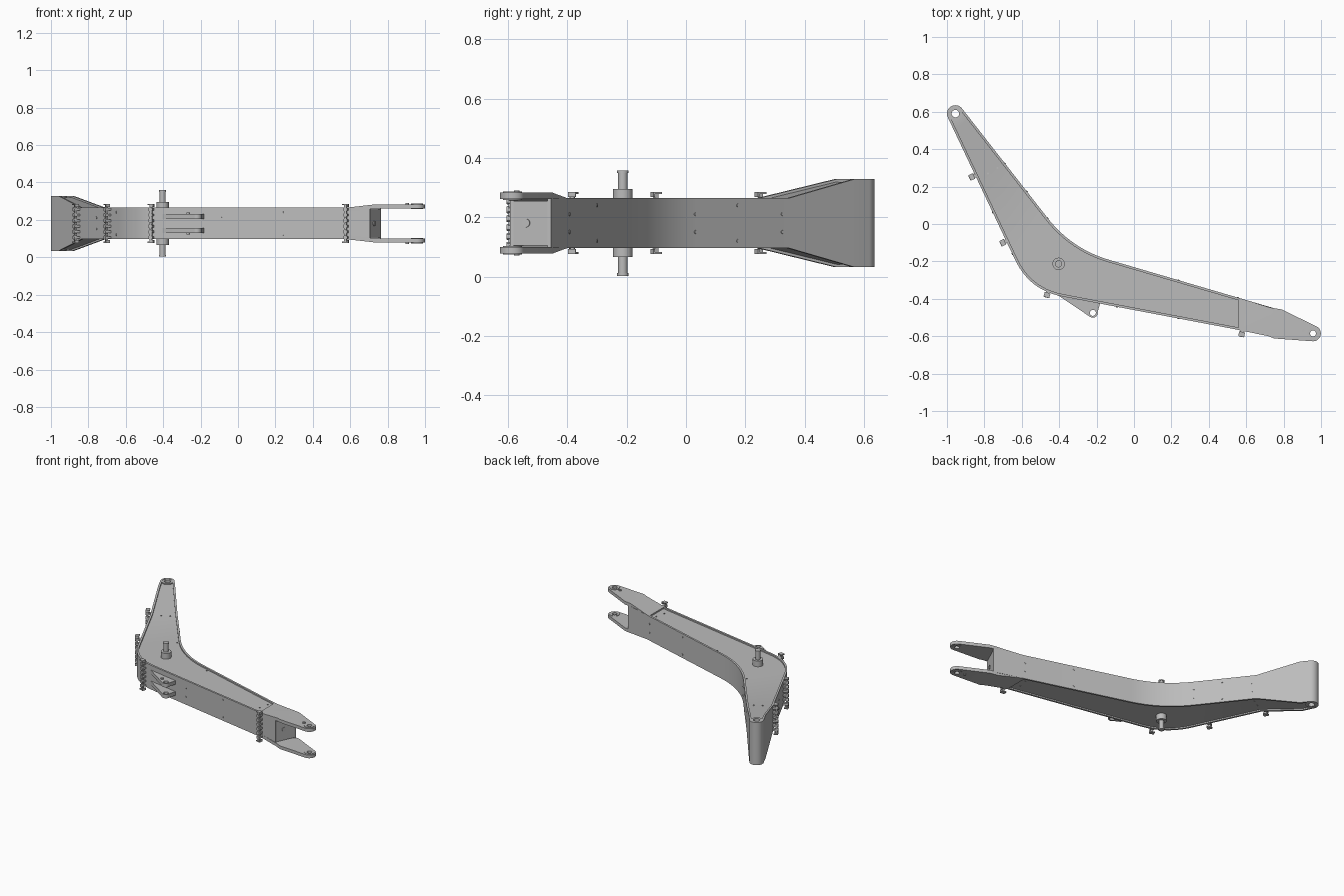
import bpy, bmesh
from math import radians, cos, sin, atan2
from mathutils import Vector, Matrix

if "Cube" in bpy.data.objects:
    bpy.data.objects.remove(bpy.data.objects["Cube"])

MID = 0.181          # height of the mirror plane
HALF = 0.084         # half width of the beam
FLARE = 0.064        # extra half width at the foot
AXIS = Vector((-0.64, 0.77, 0))
parts = []

mat = bpy.data.materials.new("steel grey")
mat.use_nodes = True
grey = (0.5, 0.5, 0.5, 1)
mat.diffuse_color = grey
mat.node_tree.nodes["Principled BSDF"].inputs["Base Color"].default_value = grey


def finish(name, bm, z=MID):
    bmesh.ops.recalc_face_normals(bm, faces=bm.faces)
    mesh = bpy.data.meshes.new(name)
    bm.to_mesh(mesh)
    bm.free()
    mesh.materials.append(mat)
    ob = bpy.data.objects.new(name, mesh)
    ob.location.z = z
    bpy.context.collection.objects.link(ob)
    parts.append(ob)
    return ob


def arc(c, r, a, b, n=20):
    return [Vector((c[0] + r * cos(radians(a + (b - a) * i / n)),
                    c[1] + r * sin(radians(a + (b - a) * i / n)))) for i in range(n + 1)]


def circle(c, r, n=28):
    return arc(c, r, 0, 360, n)[:-1]


def bend(before, corner, after, reach, n=14):
    """Smooth curve that replaces a corner between two straight edges."""
    c = Vector(corner)
    a = c + (Vector(before) - c).normalized() * reach
    b = c + (Vector(after) - c).normalized() * reach
    return [a * (1 - t) ** 2 + c * 2 * t * (1 - t) + b * t * t for t in (i / n for i in range(n + 1))]


def inset(path, d):
    out = []
    for i, p in enumerate(path):
        t = (path[min(i + 1, len(path) - 1)] - path[max(i - 1, 0)]).normalized()
        out.append(p + Vector((t.y, -t.x)) * d)
    return out


def plate(loops, half):
    """Extruded flat shape; loops after the first are holes."""
    cu = bpy.data.curves.new("profile", "CURVE")
    cu.dimensions, cu.fill_mode, cu.extrude = "2D", "BOTH", half
    for loop in loops:
        sp = cu.splines.new("POLY")
        sp.points.add(len(loop) - 1)
        for q, p in zip(sp.points, loop):
            q.co = (p[0], p[1], 0, 1)
        sp.use_cyclic_u = True
    ob = bpy.data.objects.new("profile", cu)
    bpy.context.collection.objects.link(ob)
    dg = bpy.context.evaluated_depsgraph_get()
    mesh = bpy.data.meshes.new_from_object(ob.evaluated_get(dg))
    bm = bmesh.new()
    bm.from_mesh(mesh)
    bmesh.ops.remove_doubles(bm, verts=bm.verts, dist=1e-5)
    bpy.data.objects.remove(ob)
    bpy.data.curves.remove(cu)
    bpy.data.meshes.remove(mesh)
    return bm


def ramp(bm, axis, start, end, rise):
    """Crease at two planes and widen the part between and beyond them."""
    for d in (start, end):
        bmesh.ops.bisect_plane(bm, geom=bm.verts[:] + bm.edges[:] + bm.faces[:],
                               plane_co=axis * (d / axis.length_squared), plane_no=axis)
    for v in bm.verts:
        k = min(max((v.co.dot(axis) - start) / (end - start), 0), 1)
        v.co.z += rise * k * (1 if v.co.z > 0 else -1)


def cylinder(bm, co, r, depth, normal=(0, 0, 1), n=20):
    m = Matrix.Translation(co) @ Vector(normal).to_track_quat("Z", "Y").to_matrix().to_4x4()
    bmesh.ops.create_cone(bm, cap_ends=True, segments=n, radius1=r, radius2=r, depth=depth, matrix=m)


def box(bm, m, co, size):
    bmesh.ops.create_cube(bm, size=1, matrix=m @ Matrix.Translation(co) @ Matrix.Diagonal((*size, 1)))


# Beam outline: front edge, outer bend, round foot, inner bend, back edge
FOOT, TIP = (-0.955, 0.59), (0.957, -0.585)
front_end, back_end = Vector((0.705, -0.594)), Vector((0.765, -0.455))
outer_corner, inner_corner = Vector((-0.559, -0.354)), Vector((-0.333, -0.133))
foot_arc = arc(FOOT, 0.045, 205, 38)
outline = ([front_end] + bend(front_end, outer_corner, foot_arc[0], 0.18) + foot_arc
           + bend(foot_arc[-1], inner_corner, back_end, 0.21) + [back_end])

# Wrapped flange that stands proud of the side plates
flange = plate([outline + inset(outline, 0.013)[::-1]], HALF)
ramp(flange, AXIS, 0.72, 1.0, FLARE)
finish("beam_flange", flange)

# Recessed side plates as one box section
core = plate([inset(outline, 0.012), circle(FOOT, 0.02)], HALF - 0.009)
ramp(core, AXIS, 0.72, 1.0, FLARE)
finish("beam_side_plates", core)

# Foot bearing tube
finish("foot_bearing", plate([circle(FOOT, 0.037), circle(FOOT, 0.02)], HALF + FLARE - 0.002))

# Fork cheeks, bent outwards, with bearing rings and bolts
cheek = ([Vector(p) for p in ((0.56, -0.567), (0.72, -0.6), (0.75, -0.612))]
         + arc(TIP, 0.042, -95, 58)
         + [Vector(p) for p in ((0.79, -0.457), (0.73, -0.447), (0.56, -0.395))])
for side, s in (("upper", 1), ("lower", -1)):
    bm = plate([cheek, circle(TIP, 0.016)], 0.011)
    for x in (0.58, 0.74):
        bmesh.ops.bisect_plane(bm, geom=bm.verts[:] + bm.edges[:] + bm.faces[:],
                               plane_co=(x, 0, 0), plane_no=(1, 0, 0))
    for v in bm.verts:
        k = min(max((v.co.x - 0.58) / 0.16, 0), 1)
        v.co.z += s * (HALF - 0.0105 + 0.018 * k)
    finish(side + "_fork_cheek", bm)
    ring = plate([circle(TIP, 0.032), circle(TIP, 0.016)], 0.014)
    finish(side + "_fork_ring", ring, MID + s * 0.092)
    bm = bmesh.new()
    cylinder(bm, (0.905, -0.57, s * 0.098), 0.009, 0.024)
    finish(side + "_fork_bolt", bm)

# Hole collar on the end plate of the beam
bm = bmesh.new()
along = (back_end - front_end).normalized()
spot = front_end + along * 0.06
cylinder(bm, (spot.x, spot.y, 0), 0.014, 0.006, (along.y, -along.x, 0))
finish("end_plate_collar", bm)

# Cross pin with bosses and end caps
bm = bmesh.new()
for r, length in ((0.033, 0.23), (0.016, 0.35)):
    cylinder(bm, (-0.403, -0.213, 0), r, length, n=32)
for s in (1, -1):
    cylinder(bm, (-0.403, -0.213, s * 0.173), 0.019, 0.009, n=32)
finish("cross_pin", bm)

# Twin cylinder lugs under the bend
EYE = (-0.22, -0.475)
lug = ([Vector((-0.43, -0.365))] + arc(EYE, 0.026, 237, 370)
       + [Vector((-0.18, -0.42)), Vector((-0.2, -0.39))])
for side, s in (("upper", 1), ("lower", -1)):
    finish(side + "_lug", plate([lug, circle(EYE, 0.016)], 0.013), MID + s * 0.038)
    bm = bmesh.new()
    cylinder(bm, (-0.266, -0.452, s * 0.042), 0.01, 0.034)
    finish(side + "_lug_bolt", bm)

# Pipe clamps along the outer edge: a rail, clamp blocks and hooked ends
for i, (x, y, nx, ny) in enumerate(((-0.846, 0.262, -0.905, -0.43), (-0.68, -0.09, -0.905, -0.43),
                                    (-0.458, -0.357, -0.3, -0.95), (0.58, -0.566, -0.19, -0.98))):
    bm = bmesh.new()
    m = Matrix.Translation((x, y, 0)) @ Matrix.Rotation(atan2(ny, nx), 4, "Z")
    box(bm, m, (0.026, 0, 0), (0.012, 0.014, 0.2))
    for k in range(6):
        z = (k - 2.5) * 0.03
        box(bm, m, (0.016, 0, z), (0.034, 0.022, 0.013))
        cylinder(bm, m @ Vector((0.03, 0, z)), 0.012, 0.016, (nx, ny, 0), 12)
    for s in (1, -1):
        box(bm, m, (0.024, 0, s * 0.101), (0.026, 0.032, 0.007))
        box(bm, m, (0.024, 0.013, s * 0.095), (0.026, 0.006, 0.014))
    finish("pipe_clamp_%d" % (i + 1), bm)

# Small threaded bosses on the beam faces
bm = bmesh.new()


def boss_pair(a, b, t, z, flip):
    p, d = a.lerp(b, t), (b - a).normalized()
    for s in (1, -1):
        cylinder(bm, (p.x, p.y, s * z), 0.006, 0.006, (d.y * flip, -d.x * flip, 0), 10)


for t, z in ((0.37, 0.03), (0.63, 0.06)):
    boss_pair(outer_corner, front_end, t, z, 1)
for t, z in ((0.21, 0.06), (0.45, 0.03)):
    boss_pair(outer_corner, foot_arc[0], t, z, 1)
for t, z in ((0.22, 0.03), (0.41, 0.06), (0.61, 0.03)):
    boss_pair(inner_corner, foot_arc[-1], t, z, 1)
for t, z in ((0.52, 0.06), (0.81, 0.03)):
    boss_pair(inner_corner, back_end, t, z, 1)
for x, y in ((-0.465, 0), (-0.075, -0.235), (0.53, -0.43), (0.515, -0.495), (-0.73, 0.3), (-0.78, 0.27)):
    for s in (1, -1):
        cylinder(bm, (x, y, s * 0.076), 0.005, 0.006, n=10)
finish("threaded_bosses", bm)

# Smooth the curved faces, keep the edges sharp
bpy.ops.object.select_all(action="DESELECT")
for ob in parts:
    ob.select_set(True)
bpy.context.view_layer.objects.active = parts[0]
bpy.ops.object.shade_smooth_by_angle(angle=radians(30))
